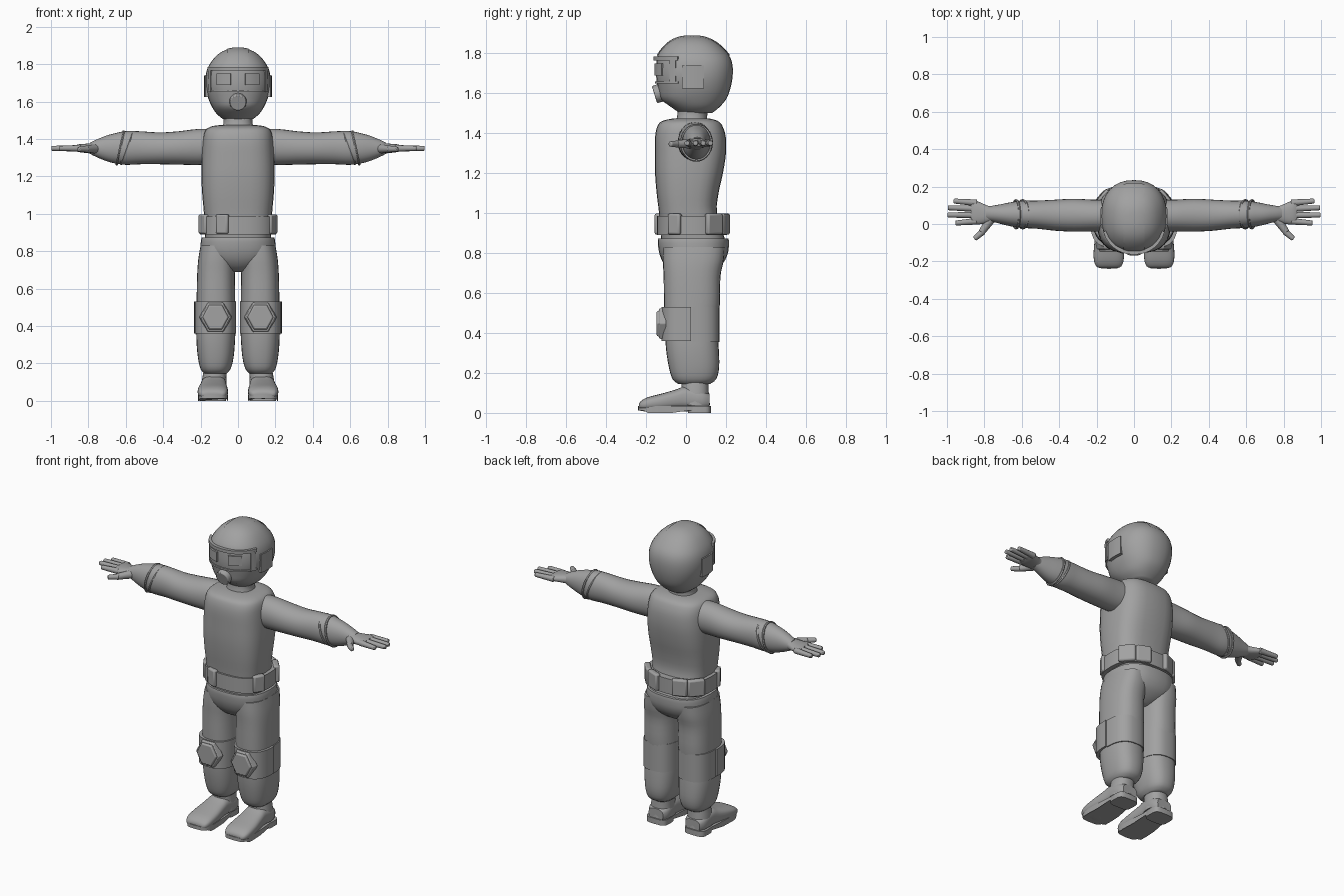
import bpy, bmesh, math
from mathutils import Vector

if "Cube" in bpy.data.objects:
    bpy.data.objects.remove(bpy.data.objects["Cube"])

GREY = bpy.data.materials.new("plain grey")
GREY.diffuse_color = (0.36, 0.36, 0.36, 1)
GREY.use_nodes = True
GREY.node_tree.nodes["Principled BSDF"].inputs["Base Color"].default_value = GREY.diffuse_color


def finish(name, bm, bevel=0, angle=40):
    bmesh.ops.recalc_face_normals(bm, faces=bm.faces)
    me = bpy.data.meshes.new(name)
    bm.to_mesh(me)
    bm.free()
    me.materials.append(GREY)
    ob = bpy.data.objects.new(name, me)
    bpy.context.collection.objects.link(ob)
    bpy.ops.object.select_all(action='DESELECT')
    ob.select_set(True)
    bpy.context.view_layer.objects.active = ob
    bpy.ops.object.shade_smooth_by_angle(angle=math.radians(angle))
    if bevel:
        m = ob.modifiers.new("bevel", 'BEVEL')
        m.width, m.segments = bevel, 2
    return ob


def oval(a, ru, rv, n):
    c, s = math.cos(a), math.sin(a)
    return (math.copysign(abs(c) ** (2 / n), c) * ru,
            math.copysign(abs(s) ** (2 / n), s) * rv)


def smooth_rows(rows, steps=3):
    out = []
    for i in range(len(rows) - 1):
        p = [rows[max(0, min(len(rows) - 1, i + k))] for k in (-1, 0, 1, 2)]
        for j in range(steps):
            t = j / steps
            out.append([0.5 * (2 * b + (c - a) * t + (2 * a - 5 * b + 4 * c - d) * t * t
                               + (3 * b - a - 3 * c + d) * t ** 3) for a, b, c, d in zip(*p)])
    return out + [list(rows[-1])]


def loft_mesh(axis, rows, n=2.3, seg=28, side=1):
    """Rows are (position, centre u, centre v, radius u, radius v)."""
    bm = bmesh.new()
    rings = []
    for t, u, v, ru, rv in smooth_rows(rows):
        ring = []
        for i in range(seg):
            a, b = oval(2 * math.pi * i / seg, max(ru, .001), max(rv, .001), n)
            p = {'z': (u + a, v + b, t), 'x': (t, u + a, v + b), 'y': (u + a, t, v + b)}[axis]
            ring.append(bm.verts.new((side * p[0], p[1], p[2])))
        rings.append(ring)
    for r, q in zip(rings, rings[1:]):
        for i in range(seg):
            k = (i + 1) % seg
            bm.faces.new((r[i], r[k], q[k], q[i]))
    bm.faces.new(rings[0])
    bm.faces.new(rings[-1])
    return bm


def loft(name, axis, rows, **kw):
    return finish(name, loft_mesh(axis, rows, **kw))


def band(name, centre, rx, ry, z0, z1, a0=0, a1=360, thick=.02, n=2.2, side=1):
    """Upright strip curved around an oval."""
    bm = bmesh.new()
    full = a1 - a0 == 360
    steps = max(3, int((a1 - a0) / 10))
    cols = []
    for i in range(steps if full else steps + 1):
        a = math.radians(a0 + (a1 - a0) * i / steps)
        col = []
        for d, z in ((0, z0), (0, z1), (thick, z1), (thick, z0)):
            u, v = oval(a, rx - d, ry - d, n)
            col.append(bm.verts.new((side * (centre[0] + u), centre[1] + v, z)))
        cols.append(col)
    for r, q in zip(cols, cols[1:] + (cols[:1] if full else [])):
        for k in range(4):
            bm.faces.new((r[k], r[(k + 1) % 4], q[(k + 1) % 4], q[k]))
    if not full:
        bm.faces.new(cols[0])
        bm.faces.new(cols[-1])
    return finish(name, bm)


def tube(name, p0, p1, r0, r1, seg=12, bevel=.005, side=1):
    p0, p1 = (Vector((side * p[0], p[1], p[2])) for p in (p0, p1))
    bm = bmesh.new()
    bmesh.ops.create_cone(bm, cap_ends=True, segments=seg, radius1=r0, radius2=r1, depth=(p1 - p0).length)
    ob = finish(name, bm, bevel)
    ob.location = (p0 + p1) / 2
    ob.rotation_euler = (p1 - p0).to_track_quat('Z', 'Y').to_euler()
    return ob


# Helmeted head with raised crown strip
HEAD = [(1.50, 0, .05, .07, .08), (1.53, 0, .047, .11, .12), (1.57, 0, .038, .138, .163),
        (1.62, 0, .041, .16, .18), (1.68, 0, .042, .174, .191), (1.74, 0, .042, .173, .191),
        (1.79, 0, .037, .157, .178), (1.84, 0, .033, .121, .136), (1.87, 0, .03, .08, .092),
        (1.885, 0, .03, .035, .045), (1.888, 0, .03, 0, 0)]
loft("helmet", 'z', HEAD, seg=32)
strip = loft_mesh('z', [(z + .002, x, y, rx + .004, ry + .004) for z, x, y, rx, ry in HEAD], seg=32)
for co, no in (((.055, 0, 0), (1, 0, 0)), ((-.055, 0, 0), (-1, 0, 0)), ((0, 0, 1.79), (0, 0, -1))):
    bmesh.ops.bisect_plane(strip, geom=strip.verts[:] + strip.edges[:] + strip.faces[:],
                           plane_co=co, plane_no=no, clear_outer=True)
finish("crown_strip", strip)

# Face opening, goggles, breathing mask and ear pads
FACE = (0, .04)
band("brow_ridge", FACE, .176, .203, 1.765, 1.785, -158, -22, .03)
band("cheek_rim", FACE, .176, .195, 1.65, 1.66, -158, -22, .02)
for s in (1, -1):
    band("visor_side", FACE, .178, .197, 1.65, 1.77, -36, -26, side=s)
    band("goggle_lens", FACE, .178, .201, 1.69, 1.75, -79, -52, side=s)
    band("ear_pad", FACE, .181, .197, 1.625, 1.74, -16, 13, side=s)
tube("breathing_mask", (0, -.07, 1.62), (0, -.158, 1.593), .05, .044, 20)

# Neck and torso
loft("neck", 'z', [(1.44, 0, .03, .1, .09), (1.48, 0, .03, .078, .075), (1.54, 0, .04, .08, .08)])
loft("torso", 'z', [(.87, 0, .035, .175, .16), (1.0, 0, .01, .182, .145), (1.1, 0, .008, .191, .155),
                    (1.2, 0, .015, .196, .17), (1.3, 0, .022, .195, .178), (1.38, 0, .022, .19, .177),
                    (1.43, 0, .02, .182, .165), (1.458, 0, .02, .163, .145), (1.472, 0, .025, .12, .1),
                    (1.475, 0, .03, .06, .06)], n=2.9)

# Belt with pouches
band("belt", (0, .03), .203, .175, .89, .985, thick=.04, n=2.5)
for deg, w in ((250, .07), (205, .07), (335, .07), (35, .1), (68, .09), (112, .09), (145, .1)):
    a = math.radians(deg)
    u, v = oval(a, .196, .17, 2.5)
    bm = bmesh.new()
    bmesh.ops.create_cube(bm, size=1)
    for vert in bm.verts:
        vert.co = (vert.co.x * .035, vert.co.y * w, vert.co.z * .105)
    pouch = finish("belt_pouch", bm, .01)
    pouch.location = (u, .03 + v, .945)
    pouch.rotation_euler.z = math.atan2(v / .17 ** 2, u / .196 ** 2)

# Hips
loft("hips", 'z', [(.69, 0, .03, .05, .07), (.71, 0, .03, .1, .11), (.75, 0, .036, .17, .15),
                   (.80, 0, .038, .198, .172), (.85, 0, .037, .199, .178), (.872, 0, .037, .195, .176)], n=2.5)

for s in (1, -1):
    # Trouser leg
    loft("trouser_leg", 'z', [(.83, .108, .04, .092, .155), (.76, .112, .036, .1, .152),
                              (.68, .117, .03, .101, .142), (.55, .118, .03, .103, .14),
                              (.42, .117, .026, .104, .132), (.32, .119, .032, .103, .132),
                              (.23, .119, .04, .095, .126), (.17, .12, .042, .08, .11),
                              (.145, .12, .04, .058, .08)], n=2.5, side=s)
    # Knee band and six-sided pad
    band("knee_band", (.122, .025), .112, .148, .36, .53, 180, 360, .02, 2.7, s)
    band("knee_strap", (.12, .028), .107, .139, .355, .53, 0, 180, .02, 2.6, s)
    for label, y0, y1, r in (("knee_pad", -.1, -.135, .088), ("knee_pad_face", -.13, -.147, .072)):
        bm = bmesh.new()
        bot, top = ([bm.verts.new((s * (.12 + k * r * math.cos(math.pi * i / 3)), y,
                                   .447 + k * r * 1.08 * math.sin(math.pi * i / 3)))
                     for i in range(6)] for y, k in ((y0, 1), (y1, .9)))
        bm.faces.new(bot)
        bm.faces.new(top)
        for i in range(6):
            k = (i + 1) % 6
            bm.faces.new((bot[i], bot[k], top[k], top[i]))
        finish(label, bm, .004, 25)
    # Boot
    loft("boot_shaft", 'z', [(.04, .128, .045, .07, .075), (.1, .128, .045, .066, .069),
                             (.17, .122, .045, .06, .066)], side=s)
    loft("boot_foot", 'y', [(.118, .128, .06, .05, .035), (.08, .128, .065, .068, .05),
                            (0, .13, .075, .068, .058), (-.05, .132, .067, .072, .05),
                            (-.12, .134, .055, .08, .042), (-.19, .135, .045, .08, .034),
                            (-.225, .135, .038, .068, .022), (-.235, .135, .034, .05, .01)], n=2.8, side=s)
    for label, ya, yb, z0, ra, rb in (("boot_heel", .01, .125, 0, .07, .07),
                                      ("boot_sole", -.24, .1, .012, .086, .066)):
        bm = bmesh.new()
        rims = []
        for z in (z0, .034):
            rim = []
            for i in range(24):
                u, v = oval(2 * math.pi * i / 24, 1, (yb - ya) / 2, 4)
                y = (ya + yb) / 2 + v
                w = ra + (rb - ra) * (y - ya) / (yb - ya)
                lift = -.012 if label == "boot_sole" and z == z0 and -.2 < y < -.04 else 0
                rim.append(bm.verts.new((s * (.133 + u * w), y, z + lift)))
            rims.append(rim)
        bm.faces.new(rims[0])
        bm.faces.new(rims[1])
        for i in range(24):
            k = (i + 1) % 24
            bm.faces.new((rims[0][i], rims[0][k], rims[1][k], rims[1][i]))
        finish(label, bm)

    # Sleeve and crossed cuff straps
    loft("sleeve", 'x', [(.14, .045, 1.36, .085, .095), (.22, .045, 1.357, .085, .096),
                         (.32, .047, 1.352, .088, .089), (.42, .047, 1.35, .083, .085),
                         (.52, .05, 1.353, .075, .088), (.6, .052, 1.352, .073, .09),
                         (.66, .052, 1.35, .064, .08), (.71, .053, 1.35, .053, .066),
                         (.76, .055, 1.35, .042, .045), (.79, .056, 1.35, .035, .03)], n=2.1, side=s)
    for x, tilt in ((.595, 20), (.63, 12)):
        bpy.ops.mesh.primitive_torus_add(major_radius=.09, minor_radius=.007, major_segments=28,
                                         minor_segments=6, location=(s * x, .052, 1.352),
                                         rotation=(0, math.radians(90 - s * tilt), 0))
        ring = bpy.context.object
        ring.name = "cuff_strap"
        ring.scale.y = .84
        ring.data.materials.append(GREY)
        bpy.ops.object.shade_smooth_by_angle()
    # Hand with four fingers and thumb
    loft("palm", 'x', [(.72, .055, 1.35, .04, .04), (.77, .052, 1.35, .043, .03),
                       (.81, .055, 1.35, .055, .025), (.85, .062, 1.351, .064, .021),
                       (.872, .064, 1.351, .058, .014)], side=s)
    for y0, x1, y1 in ((.113, .965, .123), (.082, .995, .087), (.048, .998, .048), (.015, .955, .005)):
        tube("finger", (.84, y0, 1.35), (x1, y1, 1.35), .018, .013, side=s)
    tube("thumb_base", (.755, .04, 1.348), (.815, -.045, 1.346), .026, .018, side=s)
    tube("thumb_tip", (.805, -.038, 1.346), (.853, -.08, 1.346), .018, .013, side=s)
